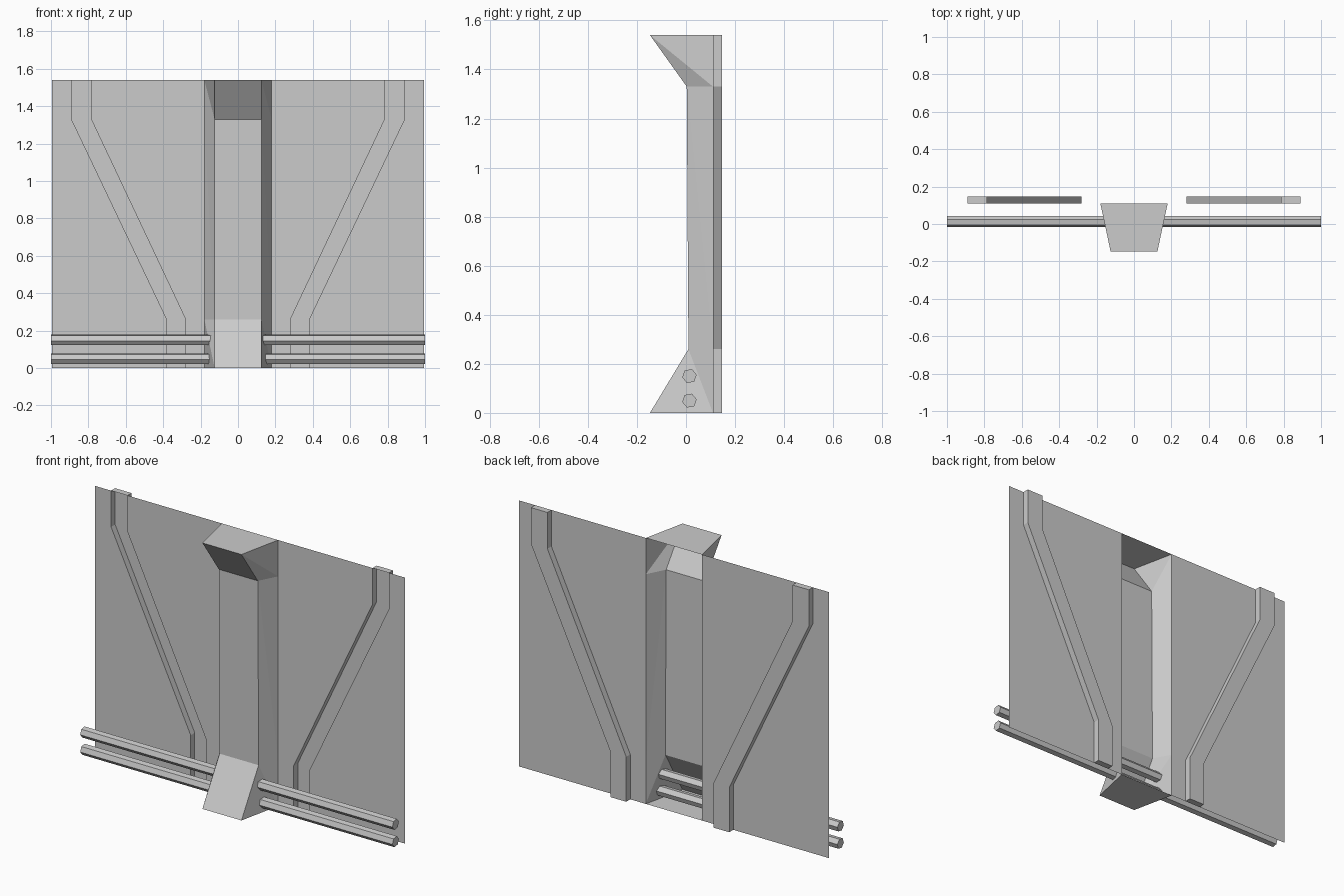
import bpy, bmesh, math

cube = bpy.data.objects.get("Cube")
if cube:
    bpy.data.objects.remove(cube)

grey = bpy.data.materials.new("plain_grey")
grey.use_nodes = True
COLOUR = (0.6, 0.6, 0.6, 1)
grey.diffuse_color = COLOUR
grey.node_tree.nodes["Principled BSDF"].inputs["Base Color"].default_value = COLOUR

# Heights where the pressed shapes bend, and depths of the sheet
LEVELS = (0, 0.26, 1.33, 1.54)
SHEET_Y, GROOVE_Y = 0.11, 0.147
OUTER = (0.38, 0.38, 0.89, 0.89)
INNER = (0.28, 0.28, 0.785, 0.785)
EDGE, COLUMN_X, COLUMN_FRONT = 0.994, 0.18, 0.125
COLUMN_Y = (-0.147, 0.01, 0.003, -0.147)


def loft(name, columns, capped=False, split=False):
    """Join neighbouring columns of points with faces, optionally closing the ends."""
    bm = bmesh.new()
    grid = [[bm.verts.new(p) for p in col] for col in columns]
    for a, b in zip(grid, grid[1:]):
        for j in range(len(a) - 1):
            quad = [a[j], b[j], b[j + 1], a[j + 1]]
            if split:
                bm.faces.new((quad[0], quad[1], quad[3]))
                bm.faces.new((quad[1], quad[2], quad[3]))
            else:
                bm.faces.new(quad)
    if capped:
        bm.faces.new([col[-1] for col in grid])
        bm.faces.new([col[0] for col in reversed(grid)])
    bmesh.ops.remove_doubles(bm, verts=bm.verts, dist=1e-5)
    mesh = bpy.data.meshes.new(name)
    bm.to_mesh(mesh)
    bm.free()
    mesh.materials.append(grey)
    obj = bpy.data.objects.new(name, mesh)
    bpy.context.collection.objects.link(obj)
    return obj


def edge(side, xs, ys):
    """One bent line running up the sheet."""
    xs = xs if isinstance(xs, tuple) else [xs] * len(LEVELS)
    ys = ys if isinstance(ys, tuple) else [ys] * len(LEVELS)
    return [(side * x, y, z) for x, y, z in zip(xs, ys, LEVELS)]


for side, label in ((1, "left"), (-1, "right")):
    # Flat sheet either side of the groove, and the groove pressed backwards
    parts = {
        "inner_panel": [edge(side, COLUMN_X, SHEET_Y), edge(side, INNER, SHEET_Y)],
        "groove": [edge(side, INNER, SHEET_Y), edge(side, INNER, GROOVE_Y),
                   edge(side, OUTER, GROOVE_Y), edge(side, OUTER, SHEET_Y)],
        "outer_panel": [edge(side, OUTER, SHEET_Y), edge(side, EDGE, SHEET_Y)],
    }
    for part, columns in parts.items():
        loft(f"{label}_{part}", columns[::side], capped=part == "groove")

# Hollow column pressed forwards, flaring at top and bottom
loft("centre_column", [edge(-1, COLUMN_X, SHEET_Y), edge(-1, COLUMN_FRONT, COLUMN_Y),
                       edge(1, COLUMN_FRONT, COLUMN_Y), edge(1, COLUMN_X, SHEET_Y)],
     capped=True, split=True)

# Hexagonal rails running through the column
RADIUS, RAIL_Y = 0.03, 0.014
for name, height in (("lower_rail", 0.05), ("upper_rail", 0.15)):
    columns = []
    for i in range(6):
        a = math.radians(70 + 60 * i)
        y, z = RAIL_Y + RADIUS * math.cos(a), height + RADIUS * math.sin(a)
        columns.append([(-1, y, z), (1, y, z)])
    rail = loft(name, columns + columns[:1])
    bm = bmesh.new()
    bm.from_mesh(rail.data)
    bmesh.ops.holes_fill(bm, edges=bm.edges, sides=6)
    bmesh.ops.recalc_face_normals(bm, faces=bm.faces)
    bm.to_mesh(rail.data)
    bm.free()
